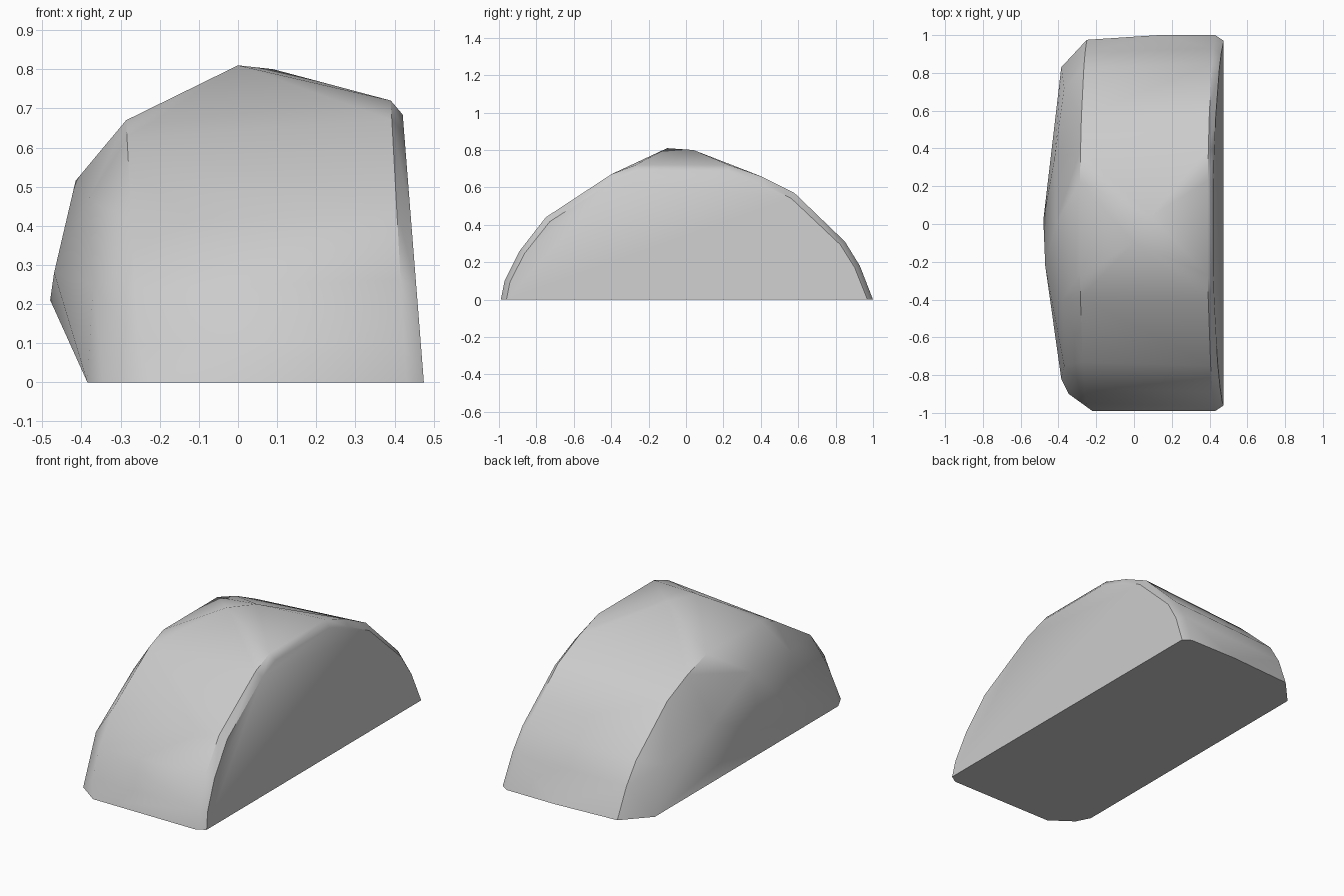
import bpy
import bmesh
import math

cube = bpy.data.objects.get("Cube")
if cube:
    bpy.data.objects.remove(cube, do_unlink=True)

stone = bpy.data.materials.new("light grey stone")
stone.use_nodes = True
stone.diffuse_color = (0.6, 0.6, 0.6, 1)
bsdf = next(n for n in stone.node_tree.nodes if n.type == "BSDF_PRINCIPLED")
bsdf.inputs["Base Color"].default_value = stone.diffuse_color
bsdf.inputs["Roughness"].default_value = 0.9

# Arched cross-section (y, z), from the front foot over to the back foot
arch = [(-0.99, 0), (-0.97, 0.1), (-0.89, 0.26), (-0.75, 0.44), (-0.4, 0.67),
        (-0.27, 0.72), (0.23, 0.72), (0.4, 0.66), (0.58, 0.57),
        (0.85, 0.31), (0.93, 0.18), (1, 0)]


def section(x, lean, sy=1.0, sz=1.0):
    """Arch placed at x, leaning sideways with height."""
    return [(x + lean * z, y * sy, z * sz) for y, z in arch]


points = section(0.43, -0.055)                     # shoulder by the split face
points += section(0.475, -0.075, 0.97, 0.95)       # flat split face
points += section(-0.25, -0.05, 0.975, 0.93)       # shoulder by the rough side
points += [(0.13, 1, 0), (-0.22, -0.99, 0)]        # foot corners
points += [(0, -0.1, 0.81), (0.09, 0.04, 0.8)]     # crown

# Bulging rough side
points += [(-0.345, -0.9, 0), (-0.385, -0.82, 0), (-0.385, 0.83, 0),
           (-0.37, -0.75, 0.25), (-0.37, 0.72, 0.25),
           (-0.48, 0.02, 0.21), (-0.47, -0.22, 0.28), (-0.42, 0.35, 0.36),
           (-0.415, 0, 0.515), (-0.38, -0.4, 0.47)]

bm = bmesh.new()
for p in points:
    bm.verts.new(p)
hull = bmesh.ops.convex_hull(bm, input=bm.verts[:])
inside = {v for v in hull["geom_interior"] + hull["geom_unused"]
          if isinstance(v, bmesh.types.BMVert)}
bmesh.ops.delete(bm, geom=list(inside), context="VERTS")
bmesh.ops.dissolve_limit(bm, angle_limit=math.radians(2),
                         verts=bm.verts[:], edges=bm.edges[:])
bmesh.ops.recalc_face_normals(bm, faces=bm.faces[:])

mesh = bpy.data.meshes.new("half_boulder")
bm.to_mesh(mesh)
bm.free()
mesh.materials.append(stone)
boulder = bpy.data.objects.new("half_boulder", mesh)
bpy.context.collection.objects.link(boulder)

# Soft rounded facets, crisp rim around the flat faces
bpy.context.view_layer.objects.active = boulder
boulder.select_set(True)
bpy.ops.object.shade_smooth_by_angle(angle=math.radians(38))
